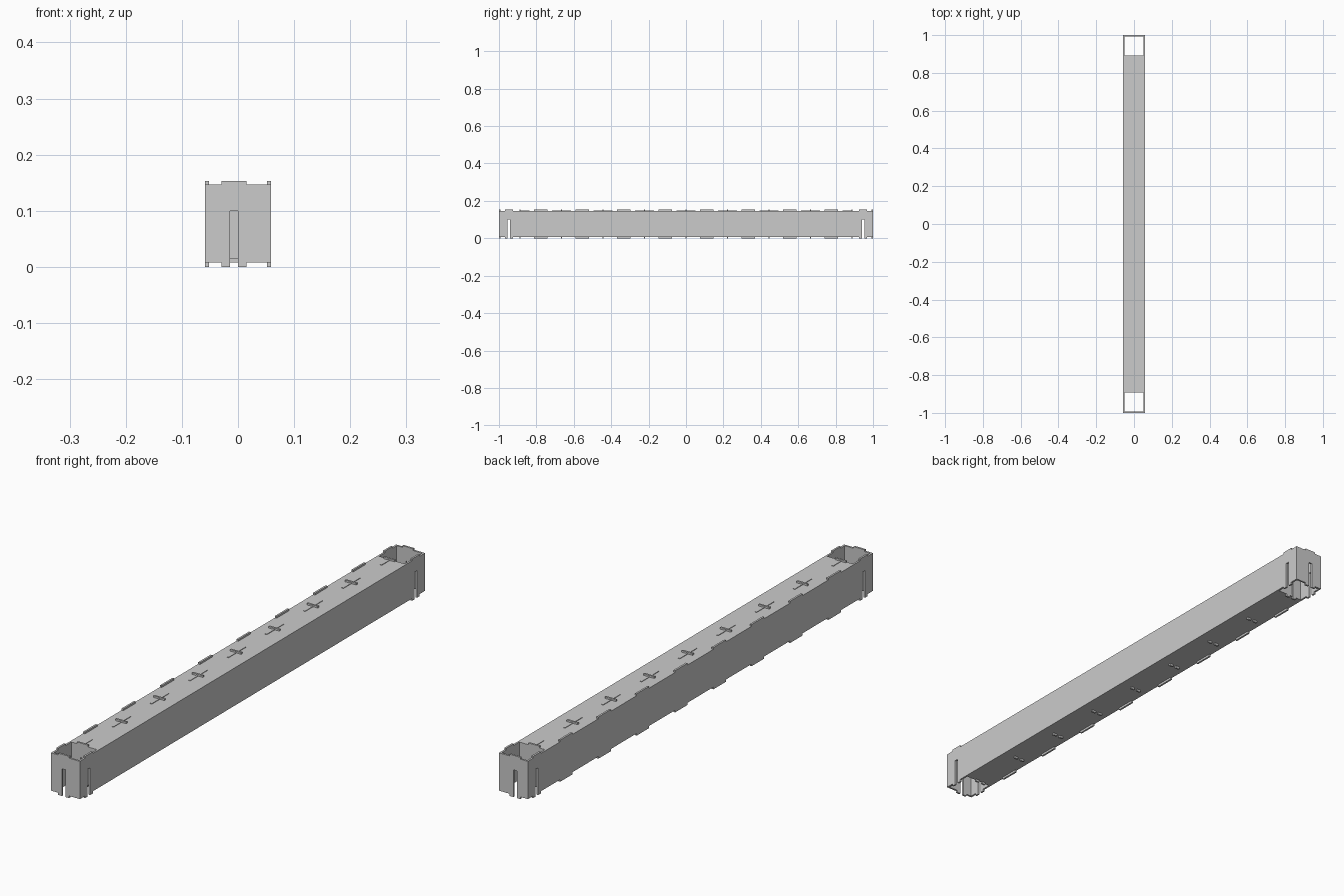
import bpy, bmesh

if "Cube" in bpy.data.objects:
    bpy.data.objects.remove(bpy.data.objects["Cube"])

T = 0.007             # sheet thickness
XO = 0.0585           # half width of the beam
ZB, ZT, H = 0.008, 0.1465, 0.153
SLOT_Z = 0.1
CX = -0.007           # off-centre joint line
RIB_Y = [i * 0.222 for i in range(-4, 5)]


def sheet(name, lo, hi, tabs, axis, pos, thick=T):
    """Upright sheet with top and bottom tabs; tab = (centre, half width, slotted)."""
    pts = [(lo, ZB)]
    for c, h, slotted in tabs:
        pts += [(c - h, ZB), (c - h, 0)]
        if slotted:
            s = 0.007
            pts += [(c - s, 0), (c - s, SLOT_Z), (c + s, SLOT_Z), (c + s, 0)]
        pts += [(c + h, 0), (c + h, ZB)]
    pts += [(hi, ZB), (hi, ZT)]
    for c, h, _ in reversed(tabs):
        pts += [(c + h, ZT), (c + h, H), (c - h, H), (c - h, ZT)]
    pts.append((lo, ZT))
    bm = bmesh.new()
    a, b = pos - thick / 2, pos + thick / 2
    if axis == 'x':
        co = [(a, u, z) for u, z in pts]
        push = (b - a, 0, 0)
    else:
        co = [(u, a, z) for u, z in pts]
        push = (0, b - a, 0)
    face = bm.faces.new([bm.verts.new(p) for p in co])
    ext = bmesh.ops.extrude_face_region(bm, geom=[face])
    moved = [v for v in ext['geom'] if isinstance(v, bmesh.types.BMVert)]
    bmesh.ops.translate(bm, verts=moved, vec=push)
    bmesh.ops.recalc_face_normals(bm, faces=bm.faces)
    return finish(name, bm)


def finish(name, bm):
    me = bpy.data.meshes.new(name)
    bm.to_mesh(me)
    bm.free()
    ob = bpy.data.objects.new(name, me)
    bpy.context.collection.objects.link(ob)
    return ob


def box(name, x0, x1, y0, y1, z0, z1):
    bm = bmesh.new()
    bmesh.ops.create_cube(bm, size=1)
    for v in bm.verts:
        v.co = ((x0 + x1) / 2 + v.co.x * (x1 - x0),
                (y0 + y1) / 2 + v.co.y * (y1 - y0),
                (z0 + z1) / 2 + v.co.z * (z1 - z0))
    return finish(name, bm)


# Long side walls: slotted tabs at the ends, plate tabs on the left wall only
ends = [(-0.947, 0.022, True), (0.947, 0.022, True)]
mids = [((i + 0.5) * 0.222, 0.036, False) for i in range(-4, 4)]
sheet("left_wall", -1, 1, [ends[0]] + mids + [ends[1]], 'x', -XO + T / 2)
sheet("right_wall", -1, 1, ends, 'x', XO - T / 2)

# End walls and cross ribs share one slotted profile
joint = [(CX, 0.022, True)]
for side, y in (("front", -1 + T / 2), ("back", 1 - T / 2)):
    sheet(side + "_end_wall", -XO + T, XO - T, joint, 'y', y)
for i, y in enumerate(RIB_Y):
    sheet(f"cross_rib_{i}", -XO + T, XO - T, joint, 'y', y)

# Top and bottom plates stop short of the open end cells
box("top_plate", -XO + T, XO - T, -0.891, 0.891, ZT - T, ZT)
box("bottom_plate", -XO + T, XO - T, -0.891, 0.891, ZB, ZB + T)

# Central spine and its low tabs showing through the top plate
box("spine", CX - T, CX + T, -0.888, 0.888, ZB + T, ZT - T)
for i, y in enumerate(RIB_Y):
    box(f"spine_tab_{i}", CX - T / 2, CX + T / 2, max(y - 0.05, -0.888),
        min(y + 0.05, 0.888), ZT - T, ZT + 0.002)
